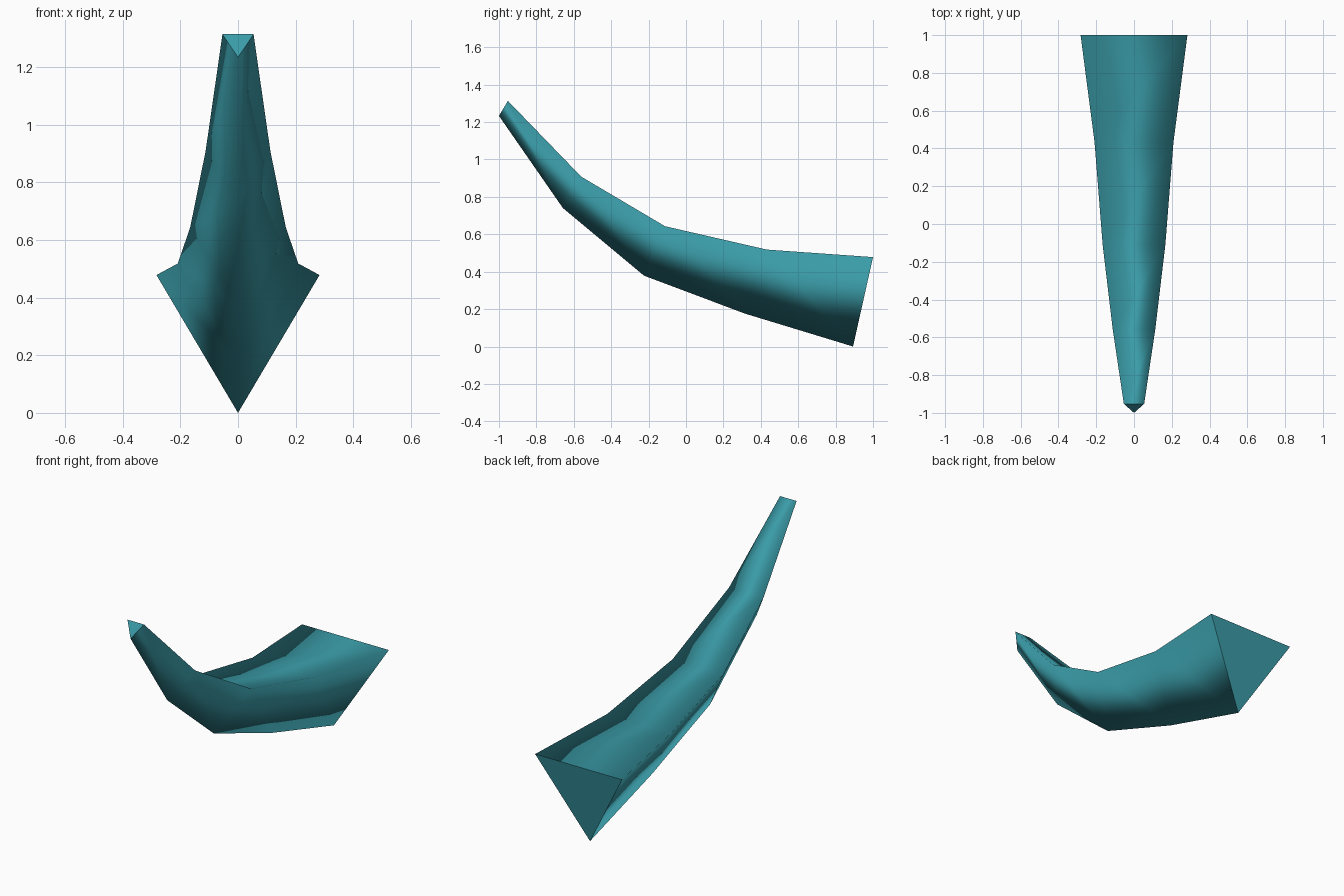
import bpy, bmesh, math

if "Cube" in bpy.data.objects:
    bpy.data.objects.remove(bpy.data.objects["Cube"])

# Flat colour
teal = bpy.data.materials.new("teal")
teal.diffuse_color = (0.042, 0.33, 0.39, 1)
teal.use_nodes = True
teal.node_tree.nodes["Principled BSDF"].inputs["Base Color"].default_value = teal.diffuse_color

# Cross-sections, wide end to tip: keel (y, z) and top edge (y, z)
sections = [
    ((0.893, 0.000), (1.000, 0.478)),
    ((0.315, 0.176), (0.433, 0.518)),
    ((-0.225, 0.379), (-0.112, 0.643)),
    ((-0.658, 0.740), (-0.560, 0.908)),
    ((-1.000, 1.233), (-0.952, 1.313)),
]

bm = bmesh.new()
rings = []
for (ky, kz), (ty, tz) in sections:
    # every section is an equilateral triangle standing on its keel
    half = math.hypot(ty - ky, tz - kz) / math.sqrt(3)
    rings.append([bm.verts.new(p) for p in
                  ((0, ky, kz), (half, ty, tz), (-half, ty, tz))])

# Smooth sides
for a, b in zip(rings, rings[1:]):
    for i in range(3):
        j = (i + 1) % 3
        bm.faces.new((a[i], a[j], b[j], b[i])).smooth = True

# Flat end caps with sharp rims
for ring in (rings[0], rings[-1]):
    cap = bm.faces.new(ring)
    cap.smooth = False
    for e in cap.edges:
        e.smooth = False

bmesh.ops.recalc_face_normals(bm, faces=bm.faces[:])
mesh = bpy.data.meshes.new("curved_horn")
bm.to_mesh(mesh)
bm.free()
mesh.materials.append(teal)
horn = bpy.data.objects.new("curved_horn", mesh)
bpy.context.collection.objects.link(horn)
